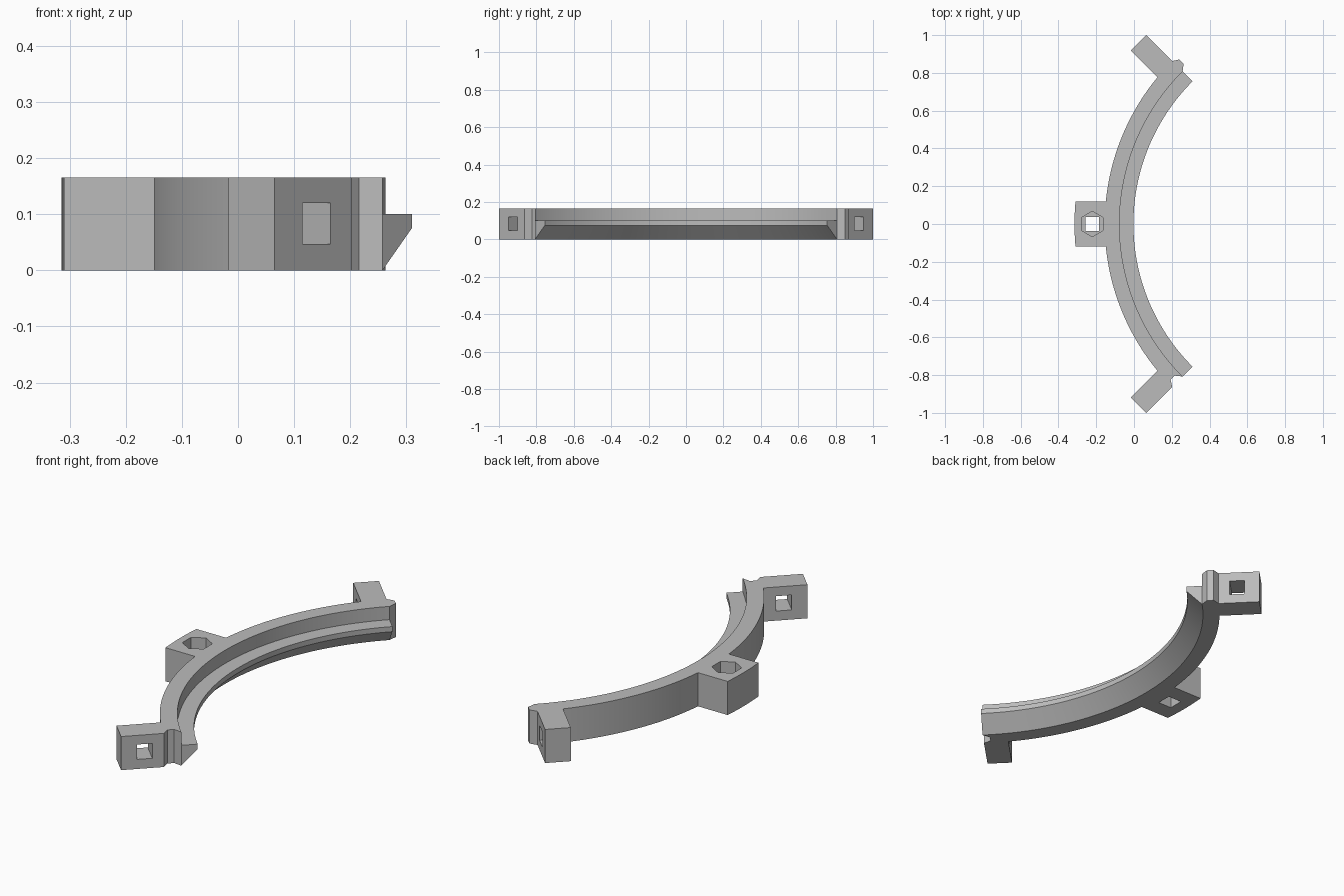
import bpy, bmesh, math

if "Cube" in bpy.data.objects:
    bpy.data.objects.remove(bpy.data.objects["Cube"])

CX = 1.065                                  # centre of the ring
R_IN, R_WALL, R_OUT = 1.068, 1.142, 1.22    # ledge tip, wall inside, wall outside
H = 0.165
Q = math.pi / 4                             # half of the arc

grey = bpy.data.materials.new("grey plastic")
grey.diffuse_color = (0.5, 0.5, 0.5, 1)
grey.use_nodes = True
grey.node_tree.nodes["Principled BSDF"].inputs["Base Color"].default_value = grey.diffuse_color


def polar(r, a):
    """Point on the ring, a = 0 at the left, positive towards the back."""
    return (CX - r * math.cos(a), r * math.sin(a))


def arc(r, a, b, n):
    return [polar(r, a + (b - a) * i / n) for i in range(n + 1)]


def end_point(r, d, side):
    """Point at radius r along an end plane, d beyond that plane."""
    s = math.sqrt(0.5)
    return (CX - s * r + s * d, side * (s * r + s * d))


def make(name, bm):
    bmesh.ops.recalc_face_normals(bm, faces=bm.faces[:])
    me = bpy.data.meshes.new(name)
    bm.to_mesh(me)
    bm.free()
    me.materials.append(grey)
    ob = bpy.data.objects.new(name, me)
    bpy.context.collection.objects.link(ob)
    return ob


def prism(name, pts, z0, z1):
    bm = bmesh.new()
    f = bm.faces.new([bm.verts.new((x, y, z0)) for x, y in pts])
    ext = bmesh.ops.extrude_face_region(bm, geom=[f])["geom"]
    bmesh.ops.translate(bm, vec=(0, 0, z1 - z0),
                        verts=[v for v in ext if isinstance(v, bmesh.types.BMVert)])
    return make(name, bm)


def boolean(target, other, op):
    m = target.modifiers.new(op, 'BOOLEAN')
    m.operation, m.solver, m.object = op, 'EXACT', other
    bpy.context.view_layer.objects.active = target
    bpy.ops.object.modifier_apply(modifier=m.name)
    bpy.data.objects.remove(other, do_unlink=True)


# wall with end tabs, middle lug, tongue at the back end and groove at the front end
TAB_R, TAB_T, LUG_R, LUG_W = 1.414, 0.116, 1.38, 0.12
tab_a = Q - math.asin(TAB_T / R_OUT)
lug_a, tip_a = math.asin(LUG_W / R_OUT), math.asin(LUG_W / LUG_R)
joint = [(R_WALL, 0), (1.168, 0.033), (1.199, 0.033), (R_OUT, 0)]
outline = arc(R_WALL, -Q, Q, 64)[1:-1]
outline += [end_point(r, d, 1) for r, d in joint]
outline += [end_point(TAB_R, 0, 1), end_point(TAB_R, -TAB_T, 1)]
outline += arc(R_OUT, tab_a, lug_a, 28)
outline += arc(LUG_R, tip_a, -tip_a, 8)
outline += arc(R_OUT, -lug_a, -tab_a, 28)
outline += [end_point(TAB_R, -TAB_T, -1), end_point(TAB_R, 0, -1)]
outline += [end_point(r, -d, -1) for r, d in reversed(joint)]
bracket = prism("clamp_bracket", outline, 0, H)

# square bolt holes through the end tabs
for side in (1, -1):
    hole = [end_point(r, d, side) for r, d in
            ((1.273, 0.03), (1.343, 0.03), (1.343, -0.15), (1.273, -0.15))]
    boolean(bracket, prism("bolt_hole", hole, 0.047, 0.12), 'DIFFERENCE')

# square hole and hexagonal nut pocket in the middle lug
LX = -0.221
boolean(bracket, prism("lug_hole", [(LX - .037, -.037), (LX + .037, -.037),
                                    (LX + .037, .037), (LX - .037, .037)], -0.1, 0.3), 'DIFFERENCE')
hexagon = [(LX + 0.067 * math.sin(i * math.pi / 3), 0.067 * math.cos(i * math.pi / 3)) for i in range(6)]
boolean(bracket, prism("nut_pocket", hexagon, 0.085, 0.3), 'DIFFERENCE')

# inner ledge, chamfered underneath, its back open against the wall
bm = bmesh.new()
rings = [arc(r, -Q, Q, 64) for r in (R_WALL, R_IN, R_IN, R_WALL)]
rows = [[bm.verts.new((x, y, z)) for x, y in ring]
        for ring, z in zip(rings, (0, 0.075, 0.1, 0.1))]
for a, b in zip(rows, rows[1:]):
    for i in range(64):
        bm.faces.new((a[i], a[i + 1], b[i + 1], b[i]))
for i in (0, -1):
    bm.faces.new([row[i] for row in rows])
ledge = make("inner_ledge", bm)

for ob in (bracket, ledge):
    bpy.ops.object.select_all(action='DESELECT')
    ob.select_set(True)
    bpy.context.view_layer.objects.active = ob
    bpy.ops.object.shade_smooth_by_angle(angle=math.radians(20))
